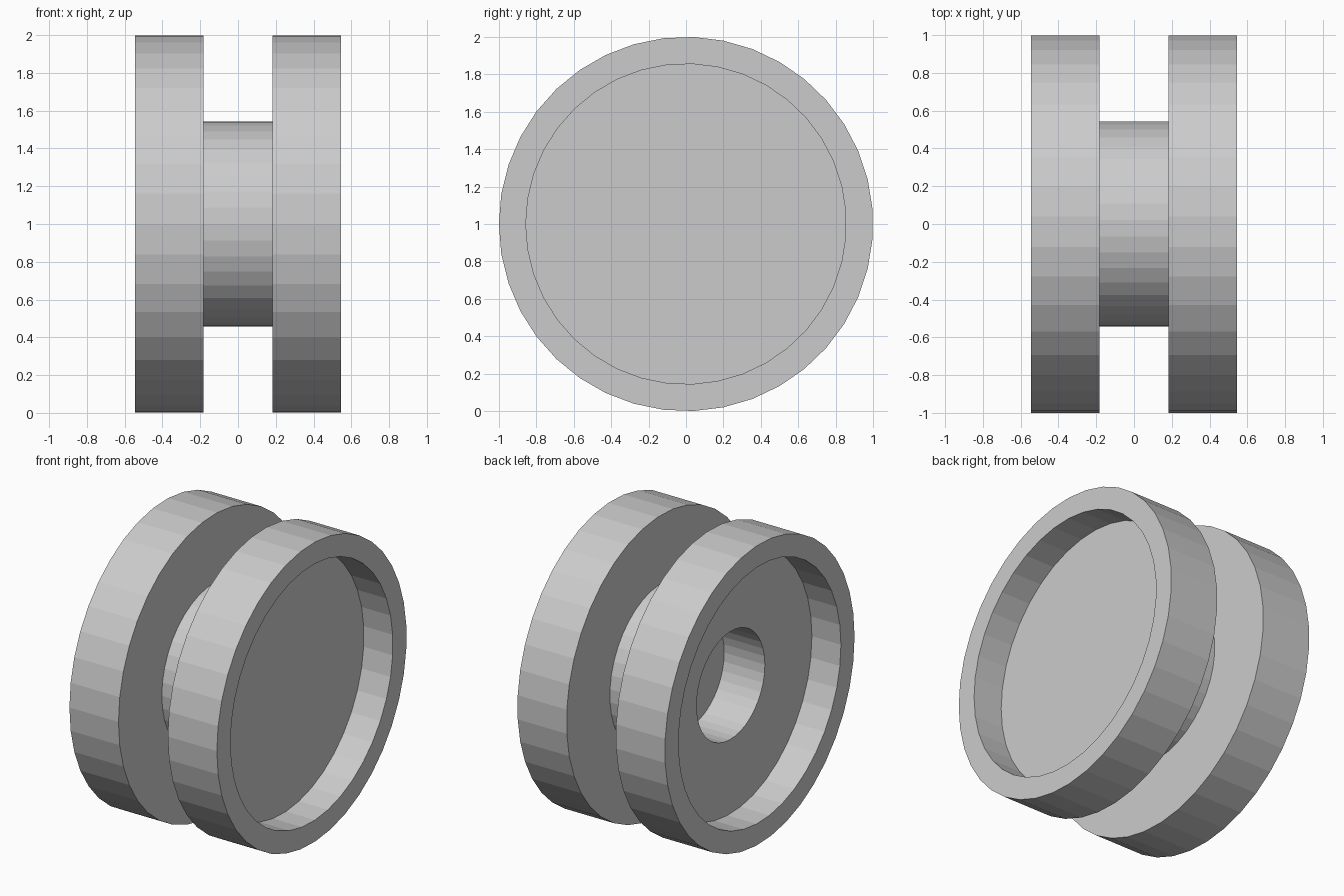
import bpy, bmesh
from math import sin, cos, pi

if "Cube" in bpy.data.objects:
    bpy.data.objects.remove(bpy.data.objects["Cube"])

SIDES = 39


def lathe(name, profile):
    """Spin (x, radius) points round the x axis; a radius of 0 closes to a flat cap."""
    bm = bmesh.new()
    rings = []
    for x, r in profile:
        rings.append([bm.verts.new((x, -r * cos(2 * pi * i / SIDES), 1 + r * sin(2 * pi * i / SIDES)))
                      for i in range(SIDES)])
    for a, b in zip(rings, rings[1:]):
        for i in range(SIDES):
            j = (i + 1) % SIDES
            bm.faces.new((a[i], a[j], b[j], b[i]))
    bm.faces.new(rings[0])
    bm.faces.new(rings[-1])
    bmesh.ops.recalc_face_normals(bm, faces=bm.faces)
    mesh = bpy.data.meshes.new(name)
    bm.to_mesh(mesh)
    bm.free()
    obj = bpy.data.objects.new(name, mesh)
    bpy.context.collection.objects.link(obj)
    return obj


OUT, IN, FLOOR = 0.544, 0.182, 0.33      # rim end, inner side and recess floor
RIM, RECESS, HUB, BORE = 1.0, 0.856, 0.543, 0.36

# Spool: bored left flange, hub, and right flange with a plain recess
lathe("spool", [
    (-0.03, BORE), (-FLOOR, BORE),                               # blind bore
    (-FLOOR, RECESS), (-OUT, RECESS), (-OUT, RIM), (-IN, RIM),   # left flange
    (-IN, HUB), (IN, HUB),                                       # hub
    (IN, RIM), (OUT, RIM), (OUT, RECESS), (FLOOR, RECESS),       # right flange
])
